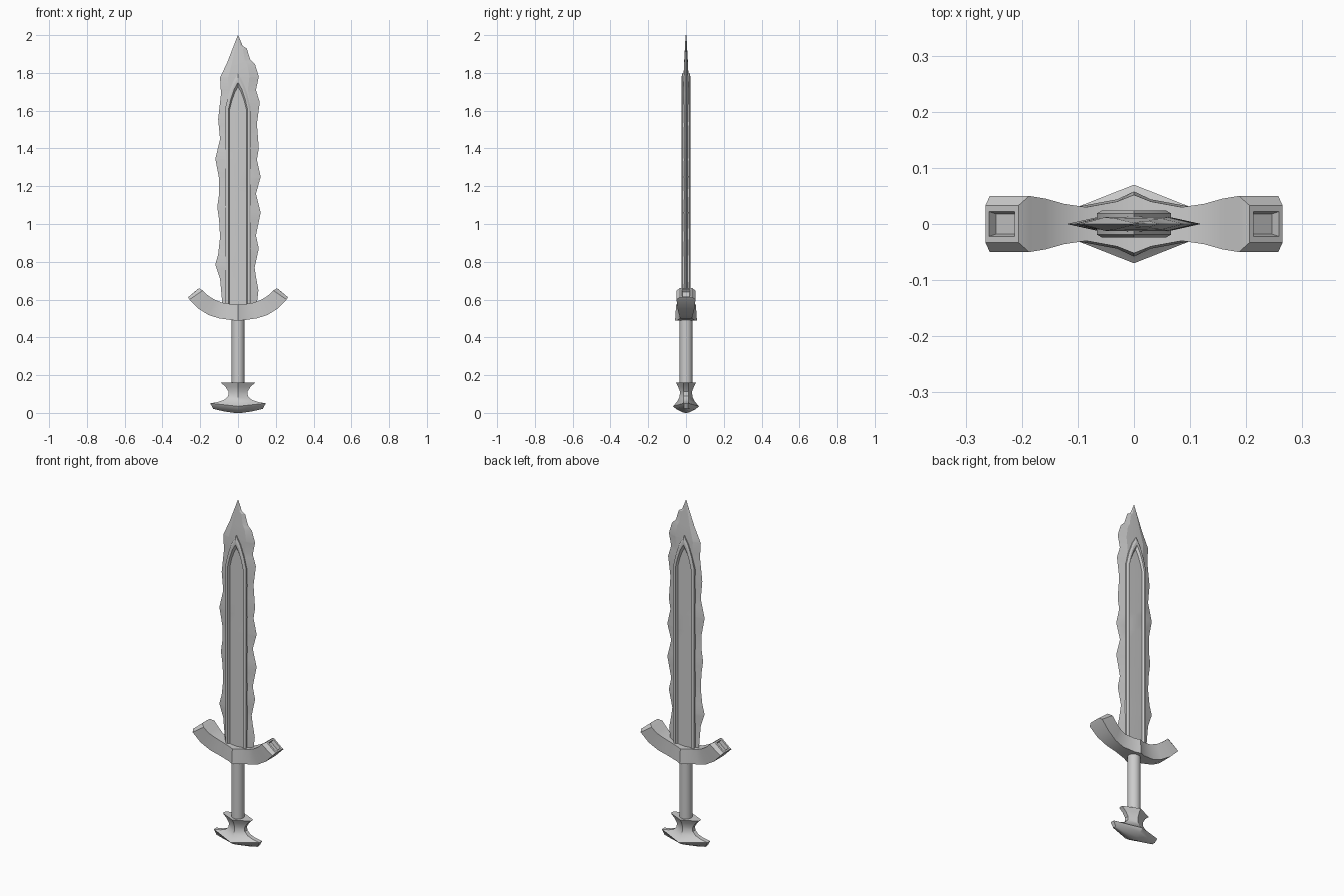
import bpy, math
from mathutils import Vector

if "Cube" in bpy.data.objects:
    bpy.data.objects.remove(bpy.data.objects["Cube"])


def finish(obj, angle=30):
    bpy.ops.object.select_all(action='DESELECT')
    obj.select_set(True)
    bpy.context.view_layer.objects.active = obj
    bpy.ops.object.mode_set(mode='EDIT')
    bpy.ops.mesh.select_all(action='SELECT')
    bpy.ops.mesh.normals_make_consistent(inside=False)
    bpy.ops.object.mode_set(mode='OBJECT')
    bpy.ops.object.shade_smooth_by_angle(angle=math.radians(angle))


def loft(name, rings, closed=True, caps=True):
    """Skin a list of equally sized point rings."""
    n = len(rings[0])
    verts = [p for r in rings for p in r]
    faces = []
    for k in range(len(rings) - 1):
        for i in range(n if closed else n - 1):
            j = (i + 1) % n
            faces.append((k*n + i, k*n + j, (k+1)*n + j, (k+1)*n + i))
    if caps:
        faces.append(tuple(range(n))[::-1])
        faces.append(tuple(range((len(rings)-1)*n, len(rings)*n)))
    me = bpy.data.meshes.new(name)
    me.from_pydata(verts, [], faces)
    obj = bpy.data.objects.new(name, me)
    bpy.context.collection.objects.link(obj)
    return obj


def sample(profile, z):
    for (z0, x0), (z1, x1) in zip(profile, profile[1:]):
        if z0 <= z <= z1:
            return x0 + (x1 - x0) * (z - z0) / (z1 - z0)
    return profile[-1][1]


# Blade: worn wavy edges given as (z, x), thin faceted cross-section
left = [(.53, -.085), (.60, -.085), (.71, -.095), (.785, -.12), (.84, -.105),
        (.93, -.095), (1.02, -.10), (1.09, -.11), (1.16, -.10), (1.24, -.10),
        (1.345, -.12), (1.45, -.095), (1.555, -.105), (1.69, -.09),
        (1.775, -.095), (1.86, -.055), (1.91, -.036), (2.0, -.001)]
right = [(.53, .095), (.58, .10), (.65, .108), (.72, .095), (.77, .088),
         (.87, .11), (.94, .095), (1.06, .12), (1.16, .095), (1.25, .12),
         (1.34, .10), (1.40, .11), (1.53, .10), (1.645, .115), (1.71, .095),
         (1.78, .11), (1.845, .09), (1.87, .065), (1.93, .046),
         (1.942, .025), (2.0, .001)]
rings = []
for z in sorted({p[0] for p in left + right}):
    a, b = sample(left, z), sample(right, z)
    t = .012 if z < 1.8 else .012 - .010 * (z - 1.8) / .2
    rings.append([(a, 0, z), (a*.55, -t, z), (0, -t*1.1, z), (b*.55, -t, z),
                  (b, 0, z), (b*.55, t, z), (0, t*1.1, z), (a*.55, t, z)])
finish(loft("blade", rings), 12)


# Raised pointed rim on each face of the blade
def arch(h, shoulder, tip, y):
    half = [(h, .53), (h, shoulder), (h*.73, shoulder + (tip - shoulder)*.4),
            (h*.4, shoulder + (tip - shoulder)*.74)]
    return ([(-x, -y, z) for x, z in half] + [(0, -y, tip)]
            + [(x, -y, z) for x, z in reversed(half)])


rim = loft("blade_rim", [arch(.066, 1.62, 1.80, .006), arch(.066, 1.62, 1.80, .019),
                         arch(.057, 1.615, 1.775, .024), arch(.050, 1.61, 1.75, .024),
                         arch(.043, 1.605, 1.72, .010)], closed=False, caps=False)
m = rim.modifiers.new("both_faces", 'MIRROR')
m.use_axis = (False, True, False)
m.use_mirror_merge = False
finish(rim, 20)

# Guard: stations of lower x, lower z, upper x, upper z, lower y, upper y
stations = [(.03, .491, .03, .575, .044, .040), (.10, .501, .085, .584, .031, .030),
            (.155, .518, .125, .600, .036, .036), (.21, .552, .157, .620, .045, .045),
            (.257, .600, .187, .648, .050, .050), (.265, .612, .206, .660, .033, .033),
            (.258, .617, .213, .655, .022, .022), (.246, .601, .201, .639, .018, .018)]


def guard_ring(s, side):
    xb, zb, xt, zt, yb, yt = s
    return [(side*xb, -yb, zb), (side*xt, -yt, zt), (side*xt, yt, zt), (side*xb, yb, zb)]


rings = ([guard_ring(s, -1) for s in reversed(stations)]
         + [guard_ring((0, .488, 0, .573, .058, .052), 1)]
         + [guard_ring(s, 1) for s in stations])
finish(loft("guard", rings), 28)

# Grip
bpy.ops.mesh.primitive_cylinder_add(vertices=16, radius=.034, depth=.38, location=(0, 0, .325))
bpy.context.object.name = "grip"
finish(bpy.context.object)

# Pommel: tip z, middle z, half width, half depth, tip half depth
levels = [(.16, .16, .09, .053, .012), (.138, .138, .066, .041, .012),
          (.112, .112, .050, .032, .012), (.09, .085, .052, .034, .012),
          (.07, .062, .072, .045, .012), (.058, .047, .105, .058, .012),
          (.051, .035, .147, .070, .012), (.022, .018, .132, .048, .010),
          (.008, .004, .075, .020, .006), (0, 0, .02, .006, .003)]
rings = [[(-a, -t, zt), (0, -b, zm), (a, -t, zt), (a, t, zt), (0, b, zm), (-a, t, zt)]
         for zt, zm, a, b, t in levels]
finish(loft("pommel", rings))
